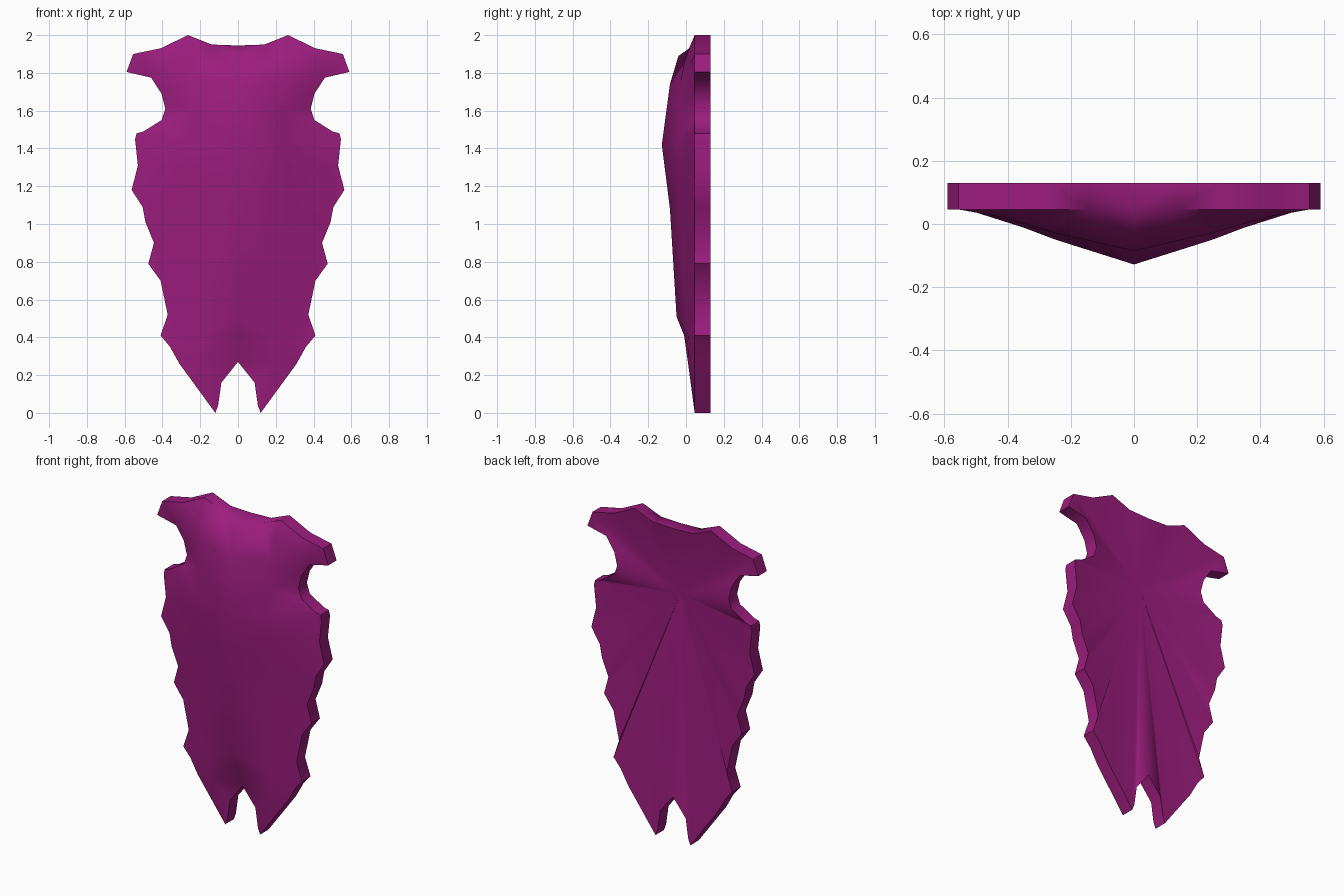
import bpy, bmesh, math
from mathutils import Vector
from mathutils.geometry import delaunay_2d_cdt

if "Cube" in bpy.data.objects:
    bpy.data.objects.remove(bpy.data.objects["Cube"])

RIM_Y, BACK_Y = 0.046, 0.129

# Right half of the ragged outline (x, z), top centre round to the bottom notch
outline = [(0, 1.945), (.14, 1.95), (.265, 2.0), (.41, 1.93), (.555, 1.90),
           (.59, 1.805), (.46, 1.775), (.405, 1.69), (.385, 1.61), (.405, 1.55),
           (.50, 1.49), (.537, 1.48), (.545, 1.45), (.53, 1.31), (.563, 1.18),
           (.505, 1.09), (.49, 1.01), (.445, .90), (.475, .79), (.41, .70),
           (.372, .52), (.41, .41), (.36, .35), (.31, .26), (.12, .0),
           (.105, .04), (.088, .16), (0, .27)]

# Depth of the central ridge by height (z, y)
ridge = [(1.945, .046), (1.89, -.04), (1.74, -.085), (1.42, -.128),
         (1.08, -.085), (.51, -.05), (.41, -.01), (.27, .046)]


def ridge_y(z):
    for (z0, y0), (z1, y1) in zip(ridge, ridge[1:]):
        if z0 >= z >= z1:
            return y0 + (y1 - y0) * (z0 - z) / (z0 - z1)
    return RIM_Y


# Front relief points: ridge line, half-way column, shoulders, leg crease
points = [(x, RIM_Y, z) for x, z in outline]
count = len(points)
points += [(0, y, z) for z, y in ridge[1:-1]]
for x, z in outline[13:22:2]:
    y = ridge_y(z)
    points.append((x * .5, (y + RIM_Y) / 2 - .004, z))
points += [(.25, -.049, 1.43), (.24, -.032, 1.6), (.25, -.028, 1.76),
           (.25, -.005, 1.88), (.42, .022, 1.85), (.20, .01, .27), (.15, .03, .12)]

# Triangulate the half outline with its inner points
loop = [(i, i + 1) for i in range(count - 1)]
spine = [count - 1] + [count + 5 - i for i in range(6)] + [0]
loop += list(zip(spine, spine[1:]))
flat = [Vector((x, z)) for x, y, z in points]
verts2d, edges, tris, origin, _, _ = delaunay_2d_cdt(flat, loop, [], 1, 1e-5)

bm = bmesh.new()
front = [bm.verts.new((v.x, points[src[0]][1] if src else RIM_Y, v.y))
         for v, src in zip(verts2d, origin)]
for a, b, c in tris:
    bm.faces.new((front[a], front[b], front[c]))

# Side wall along the outline
where = {s: i for i, src in enumerate(origin) for s in src}
back = [bm.verts.new((x, BACK_Y, z)) for x, z in outline]
for i in range(count - 1):
    bm.faces.new((front[where[i]], front[where[i + 1]], back[i + 1], back[i]))

# Shallow hollow back, fanned from one centre point; the arm tip is its own triangle
hub = bm.verts.new((0, BACK_Y - .075, 1.51))
fan = back[:5] + back[6:]
for a, b in zip(fan, fan[1:]):
    bm.faces.new((a, b, hub))
bm.faces.new(back[4:7])

# Mirror to the left half and weld on the centre line
copy = bmesh.ops.duplicate(bm, geom=bm.verts[:] + bm.edges[:] + bm.faces[:])["geom"]
for v in copy:
    if isinstance(v, bmesh.types.BMVert):
        v.co.x = -v.co.x
bmesh.ops.remove_doubles(bm, verts=bm.verts[:], dist=1e-4)
bmesh.ops.recalc_face_normals(bm, faces=bm.faces[:])

mesh = bpy.data.meshes.new("ragged_plate")
bm.to_mesh(mesh)
bm.free()
plate = bpy.data.objects.new("ragged_plate", mesh)
bpy.context.collection.objects.link(plate)

magenta = bpy.data.materials.new("magenta")
magenta.diffuse_color = (.33, .012, .205, 1)
magenta.use_nodes = True
magenta.node_tree.nodes["Principled BSDF"].inputs["Base Color"].default_value = magenta.diffuse_color
mesh.materials.append(magenta)

bpy.context.view_layer.objects.active = plate
plate.select_set(True)
bpy.ops.object.shade_smooth_by_angle(angle=math.radians(50))
